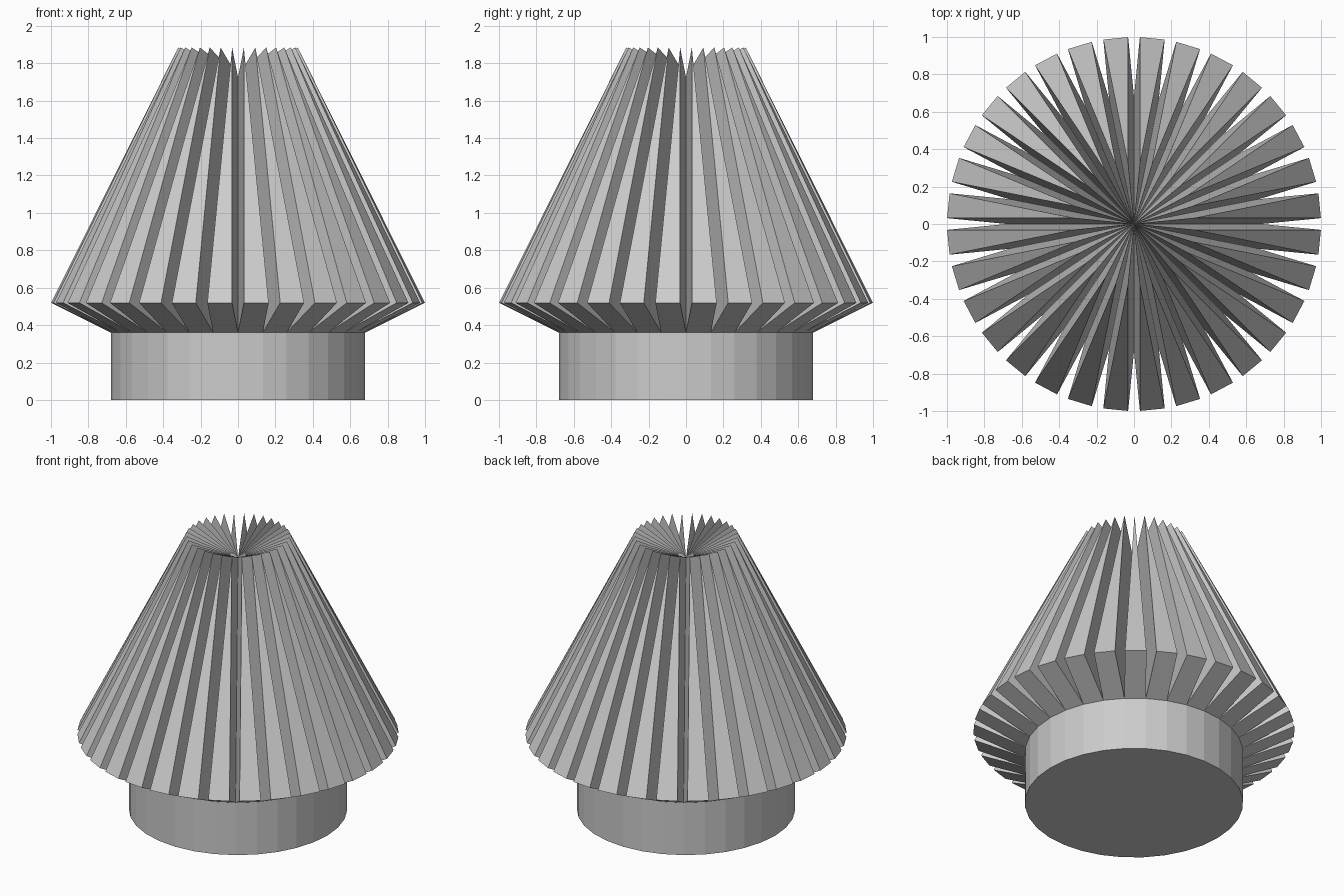
import bpy, bmesh
from mathutils import Matrix

if "Cube" in bpy.data.objects:
    bpy.data.objects.remove(bpy.data.objects["Cube"])

SIDES = 32
R = 0.68          # radius of trunk and of the inner cone
BASE_H = 0.36
APEX_Z = 1.725
FIN_DEPTH = 0.358


def add_object(name, bm):
    bmesh.ops.recalc_face_normals(bm, faces=bm.faces)
    mesh = bpy.data.meshes.new(name)
    bm.to_mesh(mesh)
    bm.free()
    obj = bpy.data.objects.new(name, mesh)
    bpy.context.collection.objects.link(obj)
    return obj


def cone(top_radius, z0, z1, caps):
    bm = bmesh.new()
    bmesh.ops.create_cone(bm, cap_ends=caps, segments=SIDES, radius1=R,
                          radius2=top_radius, depth=z1 - z0,
                          matrix=Matrix.Translation((0, 0, (z0 + z1) / 2)))
    bmesh.ops.remove_doubles(bm, verts=bm.verts, dist=1e-5)
    return bm


# Round trunk
add_object("trunk", cone(R, 0, BASE_H, True))

# Pleated crown: every face of a cone pushed out along its own normal
bm = cone(0, BASE_H, APEX_Z, False)
for f in bm.faces:
    f.normal_update()
    if f.normal.dot(f.calc_center_median()) < 0:
        f.normal_flip()
fins = bmesh.ops.extrude_discrete_faces(bm, faces=bm.faces[:])["faces"]
for f in fins:
    f.normal_update()
    offset = f.normal * FIN_DEPTH
    bmesh.ops.translate(bm, verts=f.verts[:], vec=offset)
add_object("pleated_crown", bm)
